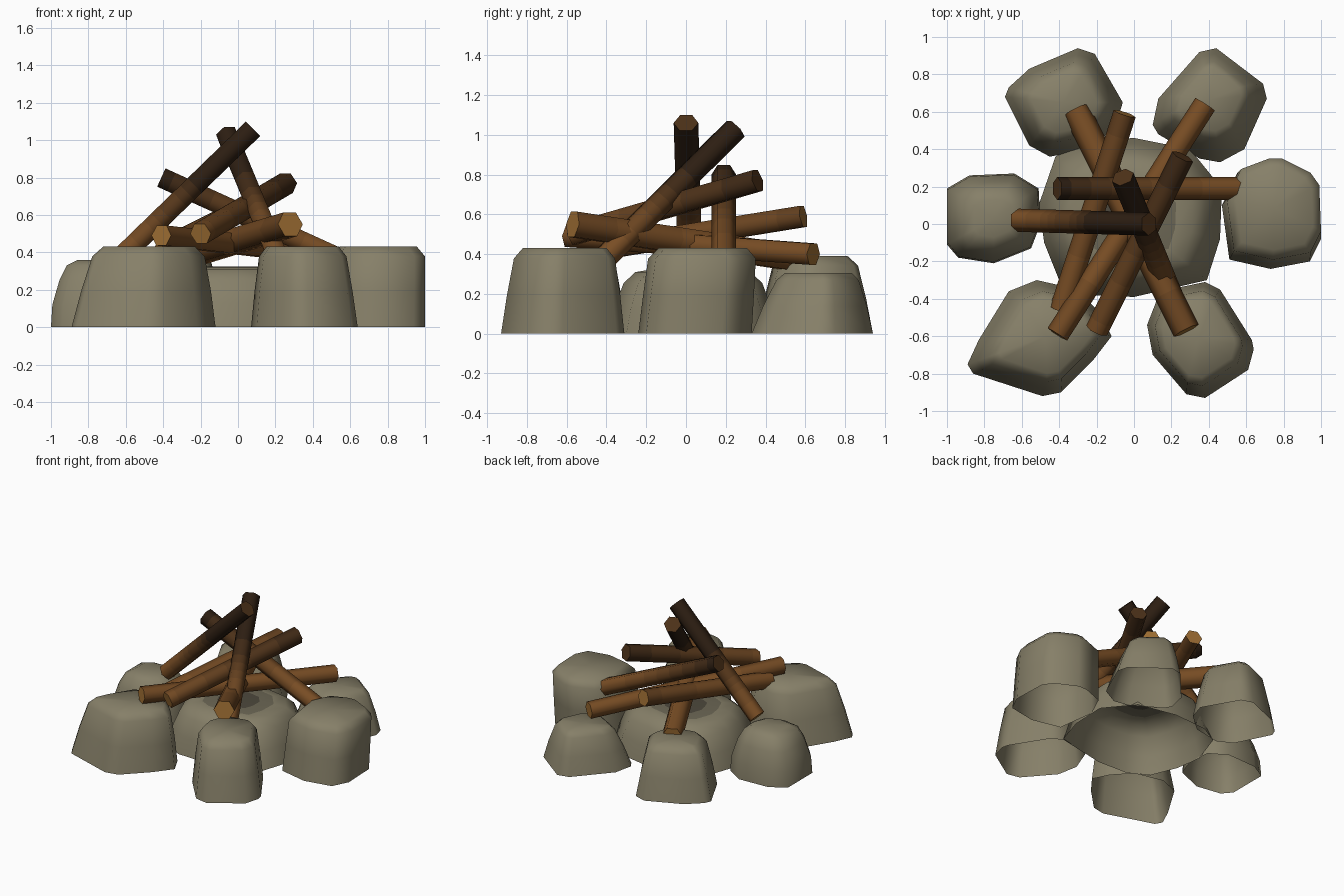
import bpy, bmesh
from math import cos, sin, pi
from mathutils import Vector

if "Cube" in bpy.data.objects:
    bpy.data.objects.remove(bpy.data.objects["Cube"])


def material(name, rgb):
    m = bpy.data.materials.new(name)
    m.diffuse_color = (*rgb, 1)
    m.use_nodes = True
    m.node_tree.nodes["Principled BSDF"].inputs["Base Color"].default_value = m.diffuse_color
    return m


STONE = material("stone_grey", (0.24, 0.215, 0.14))
SOOT = [material("soot_light", (0.15, 0.135, 0.09)), material("soot_dark", (0.075, 0.066, 0.046))]
BROWN, BLACK, SHADES = Vector((0.19, 0.075, 0.018)), Vector((0.026, 0.013, 0.006)), 8
BARK = [material("bark_%d" % i, BROWN.lerp(BLACK, i / (SHADES - 1))) for i in range(SHADES)]
CUT = material("cut_wood", (0.34, 0.155, 0.033))


def finish(name, bm, mats):
    bmesh.ops.recalc_face_normals(bm, faces=bm.faces[:])
    me = bpy.data.meshes.new(name)
    bm.to_mesh(me)
    bm.free()
    for m in mats:
        me.materials.append(m)
    ob = bpy.data.objects.new(name, me)
    bpy.context.collection.objects.link(ob)
    return ob


def bridge(bm, a, b, mat=0):
    n = len(a)
    for i in range(n):
        f = bm.faces.new((a[i], a[(i + 1) % n], b[(i + 1) % n], b[i]))
        f.smooth = True
        f.material_index = mat


def shell(name, outline, rings, lean=(0, 0), mats=(STONE,)):
    """Stone shell, open below: footprint scaled ring by ring, then capped."""
    pts = [Vector((x, y, 0)) for x, y in outline]
    c = Vector(((min(p.x for p in pts) + max(p.x for p in pts)) / 2,
                (min(p.y for p in pts) + max(p.y for p in pts)) / 2, 0))
    top = max(z for _, z in rings)
    bm = bmesh.new()
    prev = None
    for k, (s, z) in enumerate(rings):
        off = Vector((lean[0] * z / top, lean[1] * z / top, z))
        ring = [bm.verts.new(c + (p - c) * s + off) for p in pts]
        if prev:
            bridge(bm, prev, ring, max(0, len(mats) - 1 - len(rings) + k))
        prev = ring
    mid = bm.verts.new(c + Vector((lean[0], lean[1], top)))
    for i in range(len(prev)):
        f = bm.faces.new((prev[i], prev[(i + 1) % len(prev)], mid))
        f.smooth = True
        f.material_index = len(mats) - 1
    finish(name, bm, list(mats))


def profile(h, shoulder, cap):
    """Nearly straight sloping wall with a chamfered top edge."""
    return [(1, 0), (1 + (shoulder - 1) * .45, h * .45), (shoulder, h * .88), (cap, h)]


# Ring of stones
shell("stone_back_left", [(-.69, .68), (-.67, .73), (-.56, .83), (-.30, .94), (-.21, .91),
      (-.06, .65), (-.1, .52), (-.24, .40), (-.45, .36), (-.56, .42)],
      profile(.39, .74, .56))
shell("stone_back_right", [(.10, .53), (.13, .67), (.35, .92), (.44, .94), (.69, .75),
      (.71, .67), (.59, .40), (.46, .33), (.35, .35), (.13, .48)],
      profile(.305, .68, .55), lean=(0, .03))
shell("stone_right", [(.47, .1), (.55, .27), (.71, .33), (.78, .33), (.94, .25), (.99, .18),
      (1, -.08), (.94, -.2), (.73, -.24), (.51, -.19)],
      profile(.43, .95, .78), lean=(.015, .04))
shell("stone_left", [(-1, .19), (-.88, .26), (-.64, .27), (-.51, .19), (-.5, 0),
      (-.55, -.13), (-.75, -.21), (-.94, -.18), (-1, -.11)],
      [(1, 0), (.97, .12), (.82, .25), (.66, .33), (.42, .36)])
shell("stone_front_left", [(-.89, -.75), (-.83, -.62), (-.67, -.36), (-.52, -.30), (-.3, -.35),
      (-.18, -.48), (-.12, -.6), (-.22, -.73), (-.39, -.9), (-.49, -.92), (-.86, -.80)],
      profile(.43, .78, .64), lean=(.03, .01))
shell("stone_front_right", [(.07, -.54), (.14, -.36), (.38, -.31), (.46, -.35), (.63, -.62),
      (.64, -.67), (.61, -.78), (.38, -.93), (.28, -.91), (.1, -.70)],
      profile(.43, .82, .68), lean=(-.01, .01))

# Low sooty mound in the middle
shell("ash_bed", [(-.51, .1), (-.42, .36), (-.27, .44), (0, .46), (.3, .40), (.47, .19),
      (.46, -.08), (.39, -.3), (0, -.39), (-.24, -.38), (-.4, -.3), (-.48, -.1)],
      [(1, 0), (.93, .13), (.82, .255), (.68, .31), (.5, .322), (.3, .325)],
      mats=(STONE, *SOOT))


def log(name, a, b, r=.062, steps=18):
    """Six-sided log whose bark chars darker with height."""
    a, b = Vector(a), Vector(b)
    q = (b - a).to_track_quat('Z', 'Y')
    bm = bmesh.new()
    rings = []
    for k in range(steps + 1):
        p = a.lerp(b, k / steps)
        rings.append([bm.verts.new(p + q @ Vector((r * cos(i * pi / 3), r * sin(i * pi / 3), 0)))
                      for i in range(6)])
    for k in range(steps):
        z = a.lerp(b, (k + .5) / steps).z
        bridge(bm, rings[k], rings[k + 1], max(0, min(SHADES - 1, int((z - .42) / .05))))
    for ring, p in ((rings[0], a), (rings[-1], b)):
        f = bm.faces.new(ring)
        f.material_index = SHADES if p.z < .62 else SHADES - 3
    for e in bm.edges:
        if any(len(f.verts) == 6 for f in e.link_faces):
            e.smooth = False
    finish(name, bm, BARK + [CUT])


# Stacked logs
log("log_leaning_left", (-.62, .02, .38), (.08, 0, 1.06))
log("log_leaning_right", (-.41, .19, .80), (.56, .19, .36))
log("log_leaning_front", (-.06, .25, 1.03), (.24, -.48, .31))
log("log_diagonal_thick", (-.31, .61, .37), (.28, -.57, .55), .074)
log("log_low_left", (-.05, .59, .59), (-.39, -.46, .42))
log("log_low_diagonal", (.38, .64, .40), (-.41, -.59, .49))
log("log_upper_diagonal", (.26, .36, .77), (-.2, -.57, .50))
